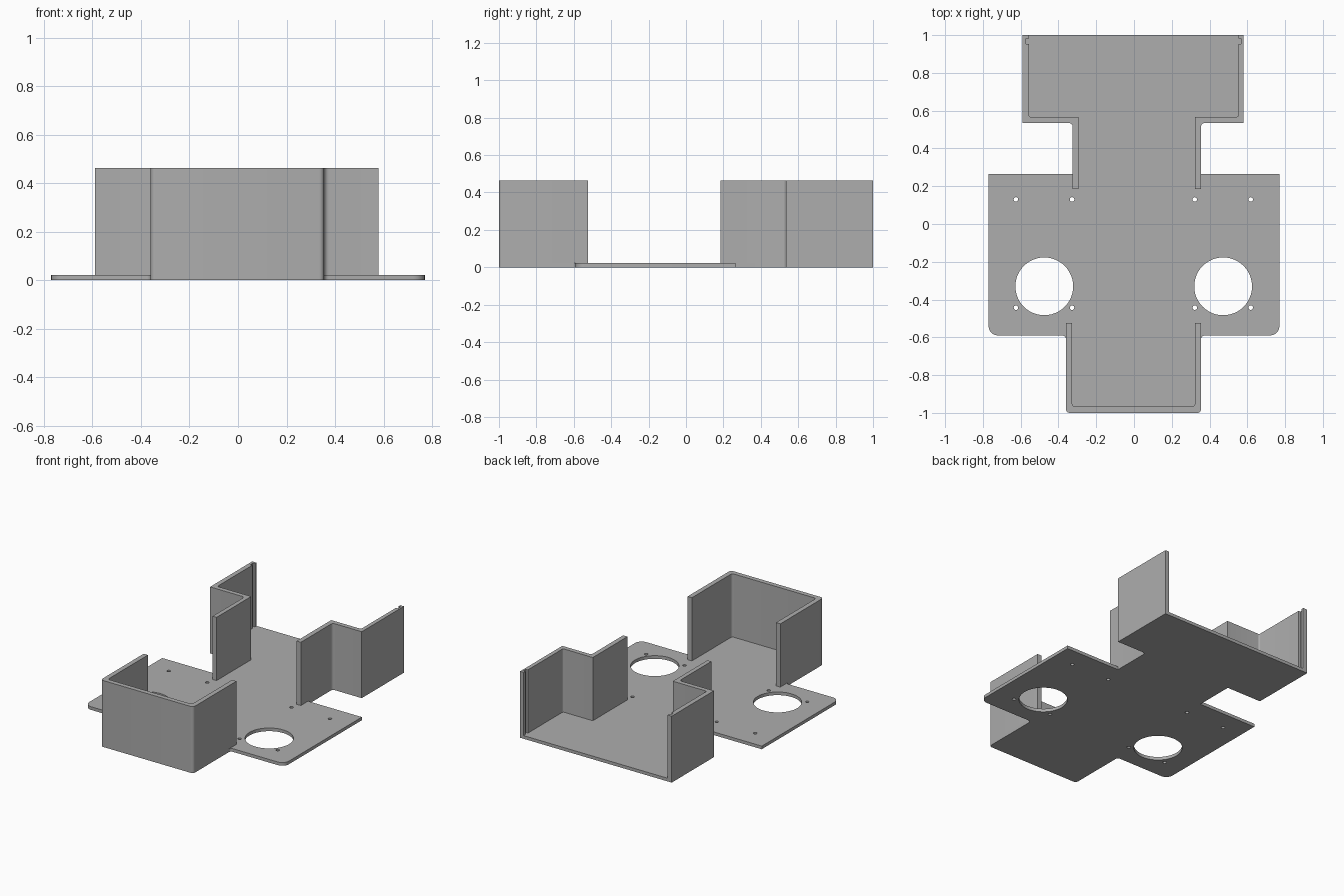
import bpy, bmesh, math
from mathutils import Vector

cube = bpy.data.objects.get("Cube")
if cube:
    bpy.data.objects.remove(cube, do_unlink=True)

grey = bpy.data.materials.new("mid grey")
grey.use_nodes = True
colour = (0.42, 0.42, 0.42, 1)
grey.diffuse_color = colour
grey.node_tree.nodes["Principled BSDF"].inputs["Base Color"].default_value = colour

THICK, HEIGHT = 0.022, 0.463


def rounded(points, steps=6):
    """Outline of (x, y, radius) points with right-angled corners rounded."""
    out = []
    for i, (x, y, *r) in enumerate(points):
        p = Vector((x, y))
        if not r:
            out.append(p)
            continue
        before = (Vector(points[i - 1][:2]) - p).normalized() * r[0]
        after = (Vector(points[(i + 1) % len(points)][:2]) - p).normalized() * r[0]
        centre = p + before + after
        for k in range(steps + 1):
            a = k / steps * math.pi / 2
            out.append(centre - after * math.cos(a) - before * math.sin(a))
    return out


def extrude(name, outline, z0, z1):
    bm = bmesh.new()
    face = bm.faces.new([bm.verts.new((p.x, p.y, z0)) for p in outline])
    top = bmesh.ops.extrude_face_region(bm, geom=[face])["geom"]
    bmesh.ops.translate(bm, vec=(0, 0, z1 - z0),
                        verts=[v for v in top if isinstance(v, bmesh.types.BMVert)])
    bmesh.ops.recalc_face_normals(bm, faces=bm.faces)
    mesh = bpy.data.meshes.new(name)
    bm.to_mesh(mesh)
    bm.free()
    mesh.materials.append(grey)
    obj = bpy.data.objects.new(name, mesh)
    bpy.context.collection.objects.link(obj)
    return obj


def circle(x, y, r, n):
    return [Vector((x + r * math.cos(a), y + r * math.sin(a)))
            for a in (2 * math.pi * k / n for k in range(n))]


# Base plate: rear bay, neck, wide wings and front bay in one outline
plate = extrude("base_plate", rounded([
    (-0.36, -1, 0.02), (0.355, -1, 0.02), (0.355, -0.59, 0.02), (0.77, -0.59, 0.05),
    (0.77, 0.265), (0.355, 0.265), (0.355, 0.535, 0.02), (0.58, 0.535),
    (0.58, 1), (-0.59, 1), (-0.59, 0.535), (-0.325, 0.535),
    (-0.325, 0.265), (-0.77, 0.265), (-0.77, -0.59, 0.05), (-0.36, -0.59, 0.02),
]), 0, THICK)

# Two large round openings and eight screw holes
holes = [(-0.475, -0.33, 0.153, 48), (0.472, -0.33, 0.153, 48)]
holes += [(x, y, 0.012, 16) for x in (-0.625, -0.328, 0.322, 0.618) for y in (0.13, -0.443)]
bpy.context.view_layer.objects.active = plate
for x, y, r, n in holes:
    cutter = extrude("hole_cutter", circle(x, y, r, n), -0.1, 0.1)
    cutter.hide_render = True
    mod = plate.modifiers.new("hole", "BOOLEAN")
    mod.operation, mod.solver, mod.object = "DIFFERENCE", "EXACT", cutter
    bpy.ops.object.modifier_apply(modifier=mod.name)
    bpy.data.objects.remove(cutter, do_unlink=True)

# U-shaped wall round the front bay
front = extrude("front_wall", rounded([
    (-0.36, -0.525), (-0.36, -1, 0.02), (0.355, -1, 0.02), (0.355, -0.525),
    (0.322, -0.525), (0.322, -0.967, 0.015), (-0.327, -0.967, 0.015), (-0.327, -0.525),
]), THICK, HEIGHT)


# Stepped rear walls, with a vertical slot near the back edge for a sliding panel
def rear_wall(name, side, neck_out, neck_in, outer, inner):
    pts = [(neck_in, 0.185), (neck_out, 0.185), (neck_out, 0.535, 0.02), (outer, 0.535),
           (outer, 1), (inner, 1), (inner, 0.982), (inner + 0.015, 0.982),
           (inner + 0.015, 0.953), (inner, 0.953), (inner, 0.567, 0.01), (neck_in, 0.567)]
    return extrude(name, rounded([(side * p[0], *p[1:]) for p in pts]), THICK, HEIGHT)


left = rear_wall("left_rear_wall", 1, 0.355, 0.322, 0.58, 0.552)
right = rear_wall("right_rear_wall", -1, 0.325, 0.295, 0.59, 0.557)

bpy.ops.object.select_all(action="DESELECT")
for obj in (plate, front, left, right):
    obj.select_set(True)
bpy.ops.object.shade_smooth_by_angle(angle=math.radians(30))
